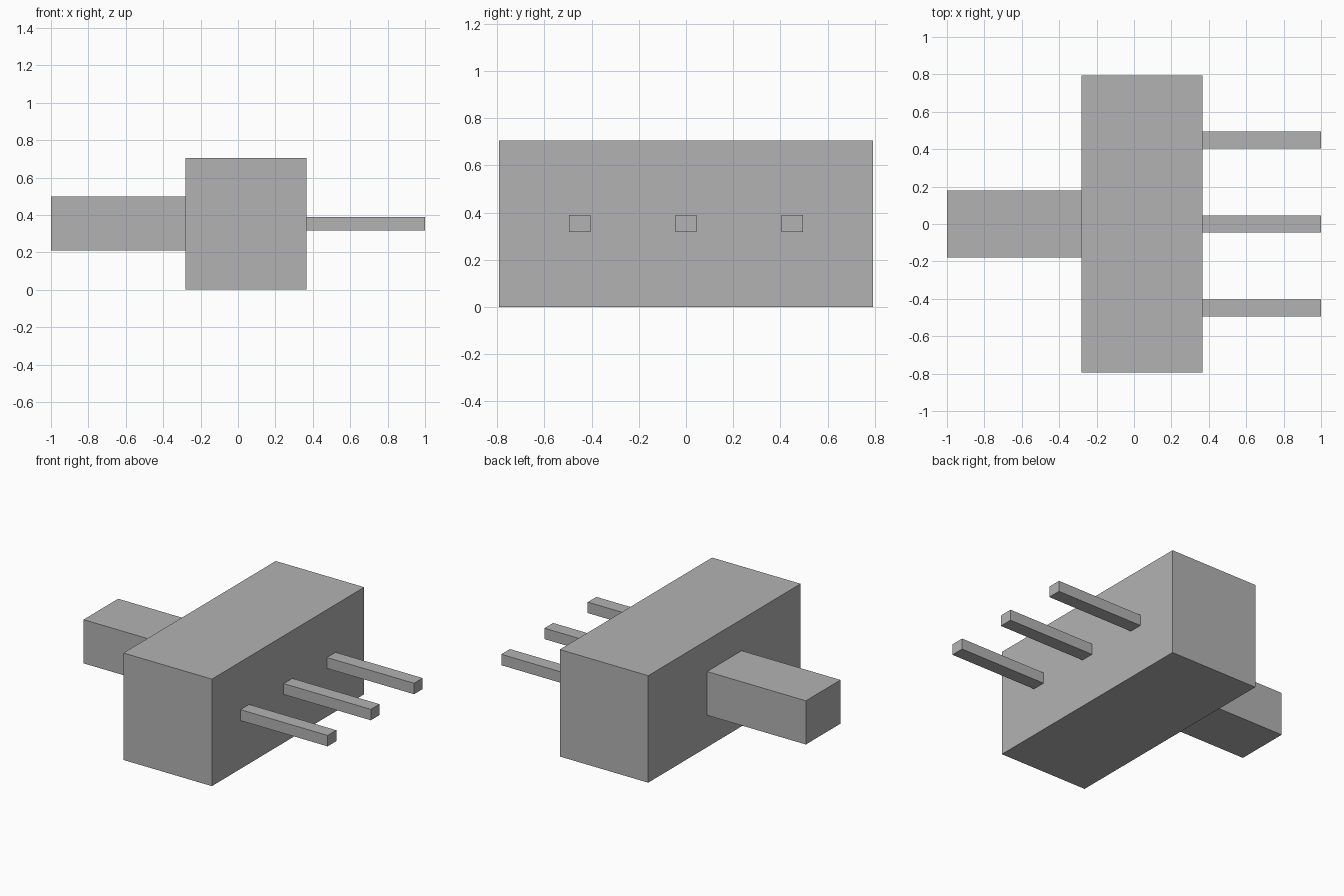
import bpy

cube = bpy.data.objects.get("Cube")
if cube:
    bpy.data.objects.remove(cube, do_unlink=True)

# Single plain grey
grey = bpy.data.materials.new("grey")
grey.use_nodes = True
colour = (0.45, 0.45, 0.45, 1.0)
grey.diffuse_color = colour
grey.node_tree.nodes["Principled BSDF"].inputs["Base Color"].default_value = colour


def box(name, low, high):
    """Box spanning two opposite corners."""
    centre = [(a + b) / 2 for a, b in zip(low, high)]
    bpy.ops.mesh.primitive_cube_add(size=1, location=centre)
    obj = bpy.context.object
    obj.name = name
    obj.scale = [b - a for a, b in zip(low, high)]
    bpy.ops.object.transform_apply(location=False, rotation=False, scale=True)
    obj.data.materials.append(grey)
    return obj


BACK, FACE = -0.28, 0.365   # ends of the housing along x

# Switch housing and its sliding knob
box("housing", (BACK, -0.793, 0), (FACE, 0.793, 0.705))
box("slider_knob", (-1, -0.18, 0.21), (BACK, 0.18, 0.498))

# Row of three contact pins
for name, y in (("front_pin", -0.45), ("middle_pin", 0), ("back_pin", 0.45)):
    box(name, (FACE, y - 0.045, 0.318), (1, y + 0.045, 0.39))
